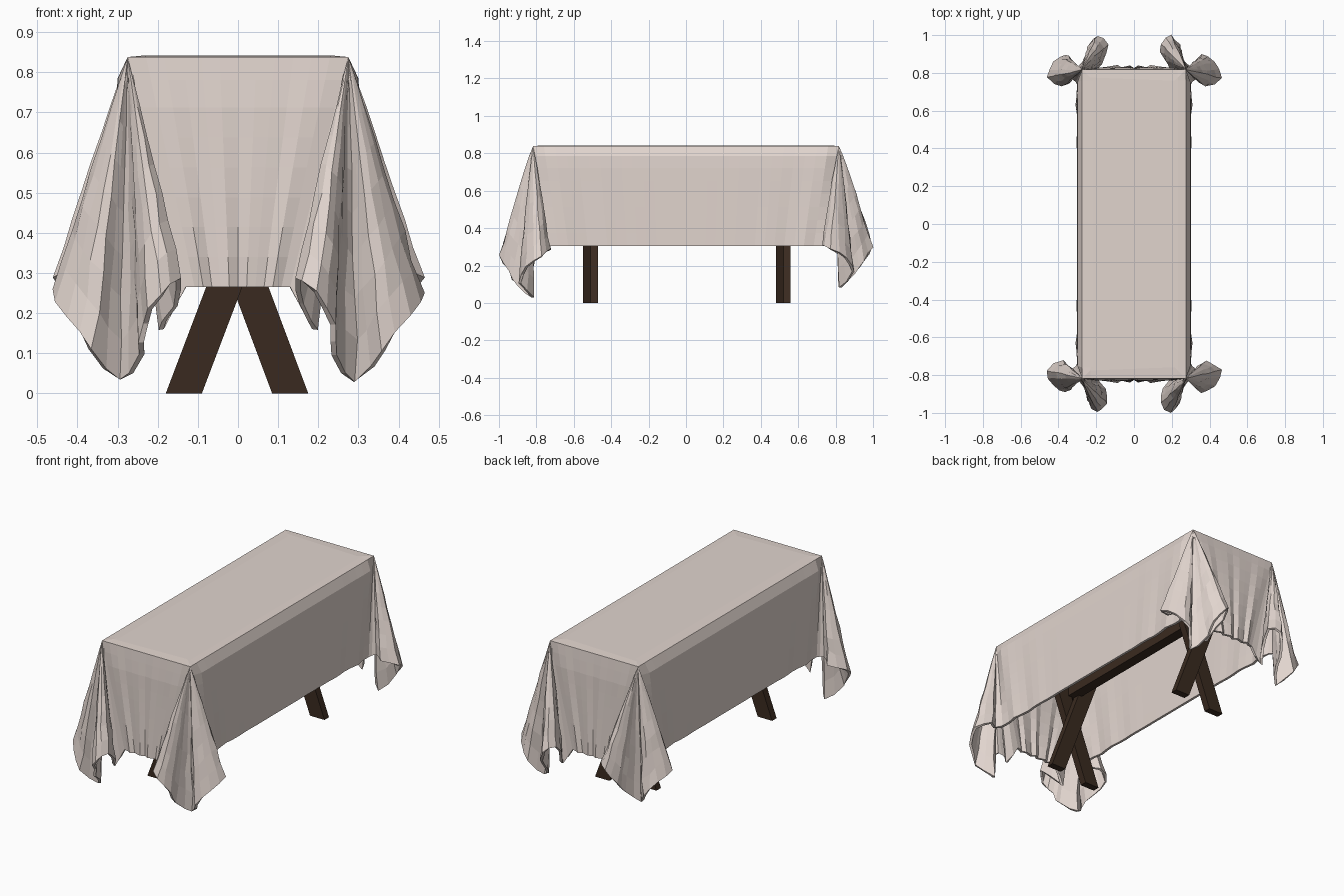
import bpy, bmesh, math, random
from mathutils import Vector

if "Cube" in bpy.data.objects:
    bpy.data.objects.remove(bpy.data.objects["Cube"])

random.seed(4)


def material(name, col):
    m = bpy.data.materials.new(name)
    m.diffuse_color = (*col, 1)
    m.use_nodes = True
    m.node_tree.nodes["Principled BSDF"].inputs["Base Color"].default_value = m.diffuse_color
    return m


linen = material("linen", (0.75, 0.66, 0.615))
wood = material("dark wood", (0.042, 0.023, 0.014))


def finish(bm, name, mat):
    me = bpy.data.meshes.new(name)
    bm.to_mesh(me)
    bm.free()
    me.materials.append(mat)
    ob = bpy.data.objects.new(name, me)
    bpy.context.collection.objects.link(ob)
    return ob


def slanted_box(name, x0, x1, width, y0, y1, z0, z1):
    """Box whose centre shifts from x0 (bottom) to x1 (top)."""
    bm = bmesh.new()
    bmesh.ops.create_cube(bm, size=1)
    for v in bm.verts:
        up = v.co.z > 0
        v.co = Vector(((x1 if up else x0) + v.co.x * width,
                       y1 if v.co.y > 0 else y0, z1 if up else z0))
    return finish(bm, name, wood)


# crossed trestle legs
for label, yc in (("front", -0.51), ("back", 0.52)):
    slanted_box(label + "_leg_left_foot", -0.135, 0.165, 0.09, yc - 0.04, yc, 0, 0.79)
    slanted_box(label + "_leg_right_foot", 0.13, -0.165, 0.09, yc, yc + 0.04, 0, 0.79)
# long beam resting in the crossings, and the hidden board
slanted_box("long_beam", 0, 0, 0.06, -0.55, 0.56, 0.49, 0.57)
slanted_box("table_board", 0, 0, 0.52, -0.795, 0.795, 0.785, 0.82)

# ---- tablecloth ----
TX, TY, TZ = 0.275, 0.818, 0.838
# hem of one draped corner, from side panel round to end panel
HEM = [(.300, .735, .305), (.325, .765, .30), (.38, .725, .285), (.46, .775, .255),
       (.425, .855, .19), (.36, .895, .11), (.295, .83, .03), (.25, .90, .095),
       (.24, .95, .17), (.195, .998, .25), (.14, .95, .285), (.155, .87, .22),
       (.185, .83, .16), (.13, .825, .265)]
ROWS = [0, .1, .22, .35, .48, .61, .74, .87, 1]


def smooth_path(pts, steps):
    """Catmull-Rom through pts."""
    p = [Vector(q) for q in pts]
    p = [p[0]] + p + [p[-1]]
    out = []
    for i in range(1, len(p) - 2):
        a, b, c, d = p[i - 1:i + 3]
        for k in range(steps):
            t = k / steps
            out.append(0.5 * (2 * b + (c - a) * t + (2 * a - 5 * b + 4 * c - d) * t * t
                              + (3 * b - a - 3 * c + d) * t ** 3))
    out.append(p[-2])
    return out


def quarter(sx, sy):
    """Columns of points from the middle of a side to the middle of an end."""
    cols = []
    n = 14
    for i in range(n):                       # side panel
        u = i / n
        wave = 0.012 * math.sin(u * 24) * u ** 3
        col = []
        for t in ROWS:
            out = min(1, t * 9)
            col.append(Vector((TX + 0.027 * out + wave * t,
                               TY * u * (1 - t) + 0.735 * u * t, TZ + (0.305 - TZ) * t)))
        cols.append(col)
    apex = Vector((TX, TY, TZ))
    path = smooth_path(HEM, 2)
    for i, h in enumerate(path):             # corner folds
        h = h.copy()
        if sy > 0:
            h.z += 0.06 * math.sin(math.pi * i / (len(path) - 1))
        col = []
        for t in ROWS:
            sh, sv = t ** 0.97, t ** 0.9
            p = Vector((apex.x + (h.x - apex.x) * sh, apex.y + (h.y - apex.y) * sv,
                        apex.z + (h.z - apex.z) * t))
            if 0 < t and 2 < i < len(path) - 3:
                p += Vector([random.uniform(-.006, .006) * t for _ in range(3)])
            col.append(p)
        cols.append(col)
    n = 6
    for i in range(1, n + 1):                # end panel
        u = 1 - i / n
        wave = 0.016 * math.sin(u * 7) ** 2
        col = []
        for t in ROWS:
            col.append(Vector((TX * u * (1 - t) + 0.13 * u * t,
                               TY + 0.008 * min(1, t * 5) + wave * t,
                               TZ + (0.265 - TZ) * t)))
        cols.append(col)
    return [[Vector((p.x * sx, p.y * sy, p.z)) for p in c] for c in cols]


ring = []
for sx, sy, rev in ((1, 1, 0), (-1, 1, 1), (-1, -1, 0), (1, -1, 1)):
    q = quarter(sx, sy)
    if rev:
        q.reverse()
    ring += q[:-1]

bm = bmesh.new()
grid = [[bm.verts.new(p) for p in c] for c in ring]
for i, a in enumerate(grid):
    b = grid[(i + 1) % len(grid)]
    for j in range(len(ROWS) - 1):
        bm.faces.new((a[j], a[j + 1], b[j + 1], b[j]))
bmesh.ops.remove_doubles(bm, verts=bm.verts, dist=0.0008)
# flat top with a slightly raised middle
edge = [e for e in bm.edges if e.is_boundary and all(v.co.z > 0.83 for v in e.verts)]
top = bmesh.ops.contextual_create(bm, geom=edge)["faces"]
bmesh.ops.inset_region(bm, faces=top, thickness=0.06, depth=0.004)
bmesh.ops.recalc_face_normals(bm, faces=bm.faces)
bm.normal_update()
if max(bm.faces, key=lambda f: f.calc_area()).normal.z < 0:
    bmesh.ops.reverse_faces(bm, faces=bm.faces)
cloth = finish(bm, "tablecloth", linen)
sol = cloth.modifiers.new("thickness", 'SOLIDIFY')
sol.thickness = 0.014
sol.offset = -1
